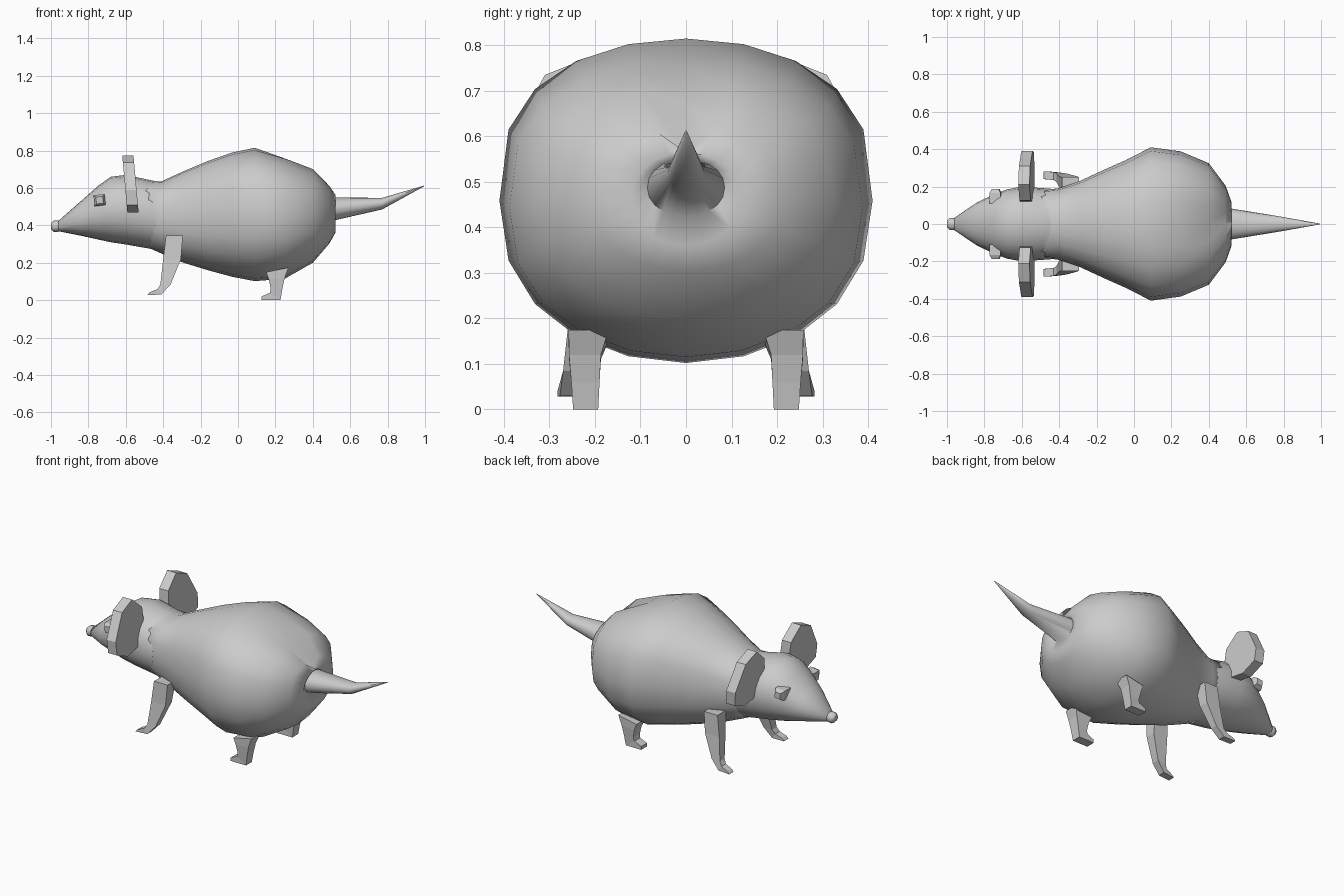
import bpy, bmesh
from math import sin, cos, pi, copysign


def finish(name, rings, angle=None):
    """Bridge closed point rings, cap both ends and make an object."""
    bm = bmesh.new()
    loops = [[bm.verts.new(p) for p in ring] for ring in rings]
    n = len(loops[0])
    for a, b in zip(loops, loops[1:]):
        for i in range(n):
            j = (i + 1) % n
            bm.faces.new((a[i], a[j], b[j], b[i]))
    bm.faces.new(loops[0])
    bm.faces.new(loops[-1])
    bmesh.ops.recalc_face_normals(bm, faces=bm.faces)
    mesh = bpy.data.meshes.new(name)
    bm.to_mesh(mesh)
    bm.free()
    ob = bpy.data.objects.new(name, mesh)
    bpy.context.collection.objects.link(ob)
    if angle:
        bpy.ops.object.select_all(action='DESELECT')
        ob.select_set(True)
        bpy.context.view_layer.objects.active = ob
        bpy.ops.object.shade_smooth_by_angle(angle=angle)
    return ob


def oval(x, bottom, top, half, n=20, upper=0.92, lower=0.92, groove=0.0):
    """Upright oval section at x; powers below 1 make it squarer."""
    mid, h = (top + bottom) / 2, (top - bottom) / 2
    ring = []
    for i in range(n):
        c = cos(2 * pi * i / n)
        c = copysign(abs(c) ** (upper if c > 0 else lower), c)
        dip = groove if i == 0 else 0
        ring.append((x, half * sin(2 * pi * i / n), mid + h * c - dip))
    return ring


def pair(name, rings):
    """Flat-faced part on both sides of the body."""
    for side, s in (("left", 1), ("right", -1)):
        finish(f"{side}_{name}", [[(x, s * y, z) for x, y, z in r] for r in rings])


# Body flowing into the tail: x, bottom, top, half width, groove
body = [(-0.50, 0.29, 0.64, 0.18, 0), (-0.41, 0.25, 0.635, 0.19, 0),
        (-0.29, 0.20, 0.69, 0.23, 0), (-0.16, 0.16, 0.745, 0.29, 0),
        (-0.03, 0.125, 0.79, 0.348, 0), (0.09, 0.102, 0.815, 0.41, 0),
        (0.25, 0.115, 0.768, 0.388, 0.01), (0.40, 0.20, 0.71, 0.325, 0.035),
        (0.49, 0.305, 0.615, 0.205, 0.05)]
tail = [(0.52, 0.36, 0.565, 0.12), (0.505, 0.425, 0.55, 0.085),
        (0.77, 0.485, 0.547, 0.042), (0.995, 0.609, 0.613, 0.002)]
finish("body_and_tail",
       [oval(*r[:4], upper=0.7, lower=0.85, groove=r[4]) for r in body]
       + [oval(*r) for r in tail], 1.6)

# Head with a small nose tip
head = [(-0.965, 0.37, 0.42, 0.03), (-0.84, 0.345, 0.53, 0.115),
        (-0.75, 0.325, 0.61, 0.158), (-0.68, 0.31, 0.66, 0.185),
        (-0.60, 0.298, 0.67, 0.20), (-0.44, 0.27, 0.636, 0.188)]
finish("head", [oval(*r) for r in head], 1.0)
nose = [(-1.0, 0.38, 0.412, 0.018), (-0.985, 0.364, 0.425, 0.034),
        (-0.96, 0.366, 0.426, 0.034), (-0.945, 0.375, 0.42, 0.025)]
finish("nose", [oval(*r, n=10) for r in nose], 0.8)

# Ears: irregular octagonal plates, curling forward at the top
outline = [(0.39, 0.59), (0.31, 0.735), (0.21, 0.775), (0.125, 0.70),
           (0.115, 0.57), (0.18, 0.49), (0.29, 0.47), (0.385, 0.51)]


def ear_ring(x, scale=1.0):
    return [(x - 0.09 * (z - 0.62), 0.25 + (y - 0.25) * scale,
             0.62 + (z - 0.62) * scale) for y, z in outline]


pair("ear", [ear_ring(-0.605), ear_ring(-0.545)])


# Eyes: little blocks with a narrowed front
def eye_ring(y, r):
    return [(-0.74 + r * cos(pi * i / 2 + 0.9), y, 0.535 + r * sin(pi * i / 2 + 0.9))
            for i in range(4)]


pair("eye", [eye_ring(0.11, 0.042), eye_ring(0.165, 0.042), eye_ring(0.187, 0.026)])


# Legs: front x, front z, back x, back z, inner y, outer y
def leg_rings(rows):
    return [[(xf, yi, zf), (xb, yi, zb), (xb, yo, zb), (xf, yo, zf)]
            for xf, zf, xb, zb, yi, yo in rows]


pair("front_leg", leg_rings([
    (-0.385, 0.345, -0.295, 0.345, 0.17, 0.25),
    (-0.40, 0.22, -0.305, 0.22, 0.195, 0.255),
    (-0.415, 0.085, -0.36, 0.085, 0.225, 0.27),
    (-0.43, 0.06, -0.41, 0.03, 0.235, 0.277),
    (-0.473, 0.042, -0.485, 0.028, 0.24, 0.282)]))
pair("hind_leg", leg_rings([
    (0.15, 0.15, 0.27, 0.175, 0.17, 0.258),
    (0.165, 0.11, 0.25, 0.12, 0.187, 0.257),
    (0.175, 0.06, 0.237, 0.06, 0.19, 0.252),
    (0.17, 0.04, 0.227, 0.0, 0.193, 0.248),
    (0.125, 0.02, 0.125, 0.0, 0.193, 0.248)]))
